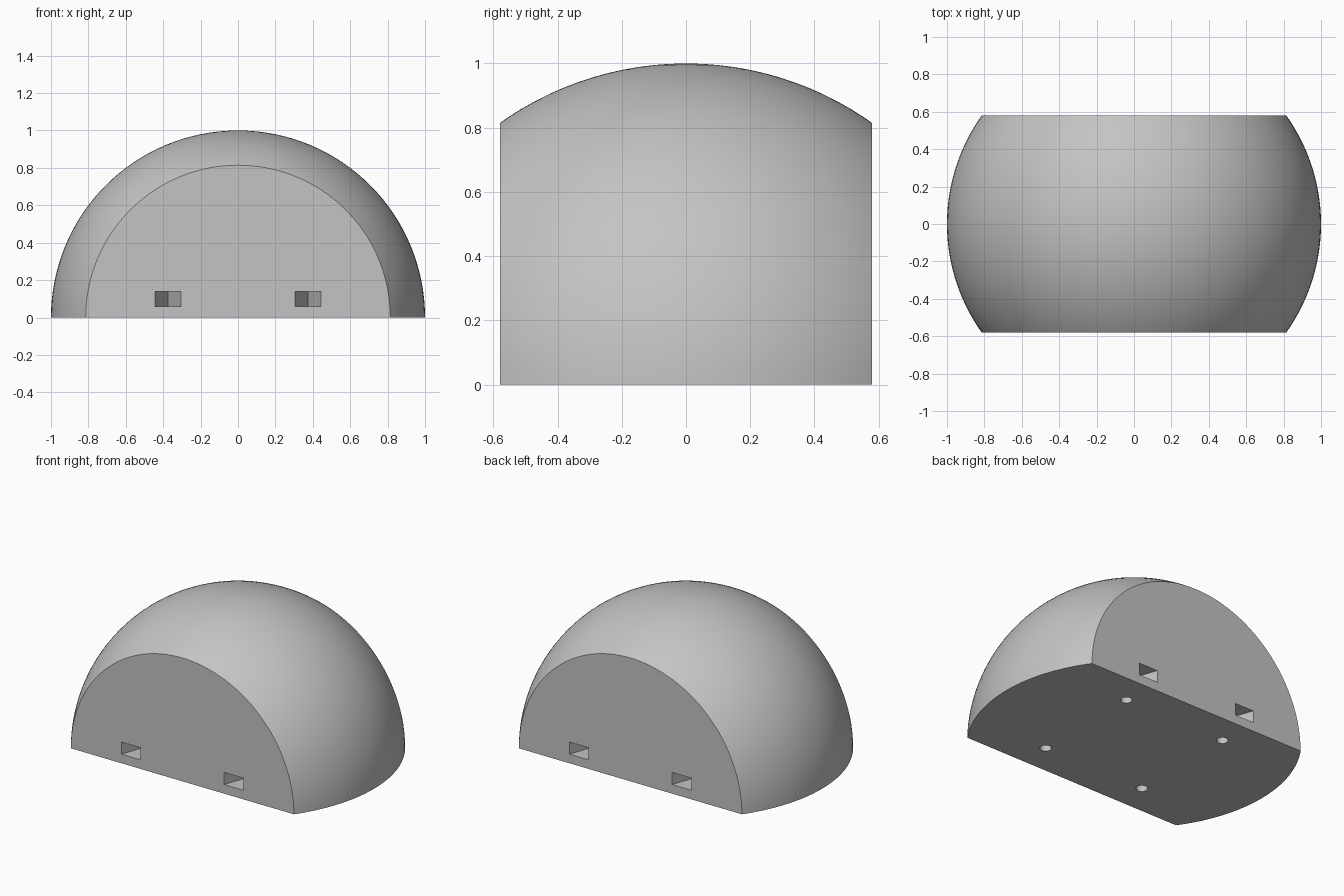
import bpy
import bmesh
import math
from mathutils import Matrix, Vector

cube = bpy.data.objects.get("Cube")
if cube:
    bpy.data.objects.remove(cube, do_unlink=True)

HALF_DEPTH = 0.58
PEG_X = 0.375
PEG_Y = 0.375


def make_object(name, bm):
    bmesh.ops.recalc_face_normals(bm, faces=bm.faces)
    mesh = bpy.data.meshes.new(name)
    bm.to_mesh(mesh)
    bm.free()
    obj = bpy.data.objects.new(name, mesh)
    bpy.context.collection.objects.link(obj)
    return obj


def slice_off(bm, point, normal):
    """Cut away the side the normal points to and cap the opening."""
    geom = bm.verts[:] + bm.edges[:] + bm.faces[:]
    bmesh.ops.bisect_plane(bm, geom=geom, dist=1e-5, plane_co=point,
                           plane_no=normal, clear_outer=True)
    rim = [e for e in bm.edges if e.is_boundary]
    bmesh.ops.holes_fill(bm, edges=rim, sides=0)


def add_wedge(bm, x, side):
    """Wedge pocket, triangular in plan, narrowing inward from the flat face."""
    lip = side * (HALF_DEPTH + 0.02)
    wide = 0.07 * 1.1
    plan = [(x - wide, lip), (x + wide, lip), (x, side * 0.38)]
    base = bm.faces.new([bm.verts.new((px, py, 0.06)) for px, py in plan])
    top = bmesh.ops.extrude_face_region(bm, geom=[base])["geom"]
    bmesh.ops.translate(bm, vec=(0, 0, 0.08),
                        verts=[g for g in top if isinstance(g, bmesh.types.BMVert)])


# Dome body: half ball with flat front and back
bm = bmesh.new()
bmesh.ops.create_uvsphere(bm, u_segments=128, v_segments=64, radius=1)
slice_off(bm, Vector((0, 0, 0)), Vector((0, 0, -1)))
for side in (-1, 1):
    slice_off(bm, Vector((0, side * HALF_DEPTH, 0)), Vector((0, side, 0)))
dome = make_object("dome_body", bm)

# Cutters: wedge pockets in the flat faces, round peg holes underneath
pockets, holes = bmesh.new(), bmesh.new()
for x in (-PEG_X, PEG_X):
    for side in (-1, 1):
        add_wedge(pockets, x, side)
        bmesh.ops.create_cone(holes, cap_ends=True, segments=32,
                              radius1=0.035, radius2=0.035, depth=0.1,
                              matrix=Matrix.Translation((x, side * PEG_Y, 0)))

bpy.context.view_layer.objects.active = dome
for name, cutter_bm in (("pocket_cutter", pockets), ("peg_hole_cutter", holes)):
    cutter = make_object(name, cutter_bm)
    cutter.hide_render = True
    mod = dome.modifiers.new(name, "BOOLEAN")
    mod.operation = "DIFFERENCE"
    mod.solver = "EXACT"
    mod.object = cutter
    bpy.ops.object.modifier_apply(modifier=mod.name)
    bpy.data.objects.remove(cutter, do_unlink=True)

# Single plain grey material
grey = bpy.data.materials.new("plain_grey")
grey.use_nodes = True
colour = (0.55, 0.55, 0.55, 1)
grey.diffuse_color = colour
grey.node_tree.nodes["Principled BSDF"].inputs["Base Color"].default_value = colour
dome.data.materials.clear()
dome.data.materials.append(grey)

# Smooth ball surface, crisp cut edges
bpy.ops.object.select_all(action="DESELECT")
dome.select_set(True)
bpy.ops.object.shade_smooth_by_angle(angle=math.radians(30))
